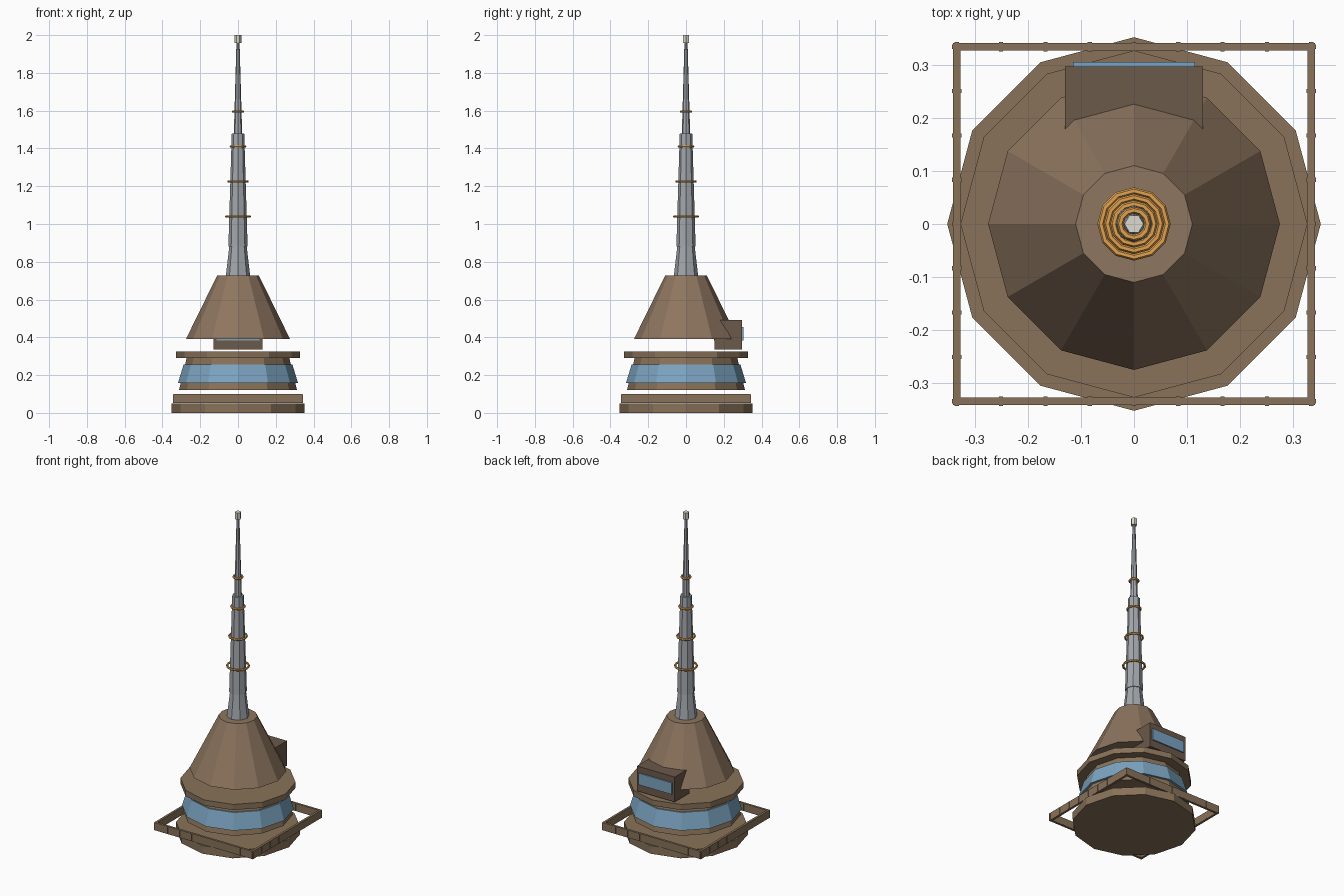
import bpy, math

if "Cube" in bpy.data.objects:
    bpy.data.objects.remove(bpy.data.objects["Cube"])


def material(name, rgb):
    m = bpy.data.materials.new(name)
    m.diffuse_color = (*rgb, 1)
    m.use_nodes = True
    m.node_tree.nodes["Principled BSDF"].inputs["Base Color"].default_value = m.diffuse_color
    return m


BROWN = material("tan_brown", (0.25, 0.17, 0.10))
ROOF = material("roof_brown", (0.27, 0.18, 0.115))
DARK = material("dark_brown", (0.15, 0.10, 0.07))
GLASS = material("blue_glass", (0.20, 0.37, 0.53))
METAL = material("grey_metal", (0.37, 0.39, 0.42))
ORANGE = material("orange", (0.75, 0.36, 0.08))
PALE = material("pale_tip", (0.72, 0.70, 0.62))


def finish(name, mat):
    o = bpy.context.object
    o.name = name
    o.data.materials.append(mat)
    return o


def frustum(name, sides, z0, z1, r0, r1, mat):
    # rotated so that one vertex always lies on the x axis
    bpy.ops.mesh.primitive_cone_add(vertices=sides, radius1=r0, radius2=r1,
                                    depth=z1 - z0, location=(0, 0, (z0 + z1) / 2),
                                    rotation=(0, 0, math.pi / 2))
    return finish(name, mat)


def box(name, lo, hi, mat):
    bpy.ops.mesh.primitive_cube_add(size=1, location=[(a + b) / 2 for a, b in zip(lo, hi)])
    o = finish(name, mat)
    o.scale = [b - a for a, b in zip(lo, hi)]
    return o


# Base, window drum, ledge and roof
frustum("base_slab", 12, 0, 0.05, 0.352, 0.352, BROWN)
frustum("drum_body", 12, 0.122, 0.29, 0.312, 0.272, BROWN)
frustum("window_band", 12, 0.157, 0.256, 0.318, 0.288, GLASS)
frustum("ledge", 12, 0.29, 0.325, 0.327, 0.327, BROWN)
frustum("roof_cone", 12, 0.392, 0.728, 0.275, 0.11, ROOF)

# Square railing: four panels with small posts
R, T = 0.334, 0.007
for s in (-1, 1):
    box("rail_panel_y", (-R - T, s * R - T, 0.052), (R + T, s * R + T, 0.10), BROWN)
    box("rail_panel_x", (s * R - T, -R + T, 0.052), (s * R + T, R - T, 0.10), BROWN)
    for i in range(-4, 5):
        p = i * R / 4
        box("rail_post_y", (p - .004, s * R - .009, 0.053), (p + .004, s * R + .009, 0.098), BROWN)
        box("rail_post_x", (s * R - .009, p - .004, 0.053), (s * R + .009, p + .004, 0.098), BROWN)

# Rear dormer with its window
box("dormer", (-0.13, 0.15, 0.336), (0.13, 0.297, 0.492), DARK)
box("dormer_window", (-0.115, 0.147, 0.382), (0.115, 0.305, 0.454), GLASS)

# Stepped mast and tip
frustum("mast_foot", 8, 0.728, 0.89, 0.064, 0.045, METAL)
frustum("mast_lower", 8, 0.88, 1.48, 0.051, 0.033, METAL)
frustum("mast_upper", 8, 1.48, 1.97, 0.022, 0.008, METAL)
frustum("mast_tip", 6, 1.958, 2.0, 0.018, 0.018, PALE)

# Orange rings around the mast
for i in range(4):
    bpy.ops.mesh.primitive_torus_add(major_segments=12, minor_segments=6,
                                     major_radius=0.0625 - 0.0122 * i, minor_radius=0.0065,
                                     location=(0, 0, 1.04 + 0.185 * i))
    finish("mast_ring", ORANGE)
